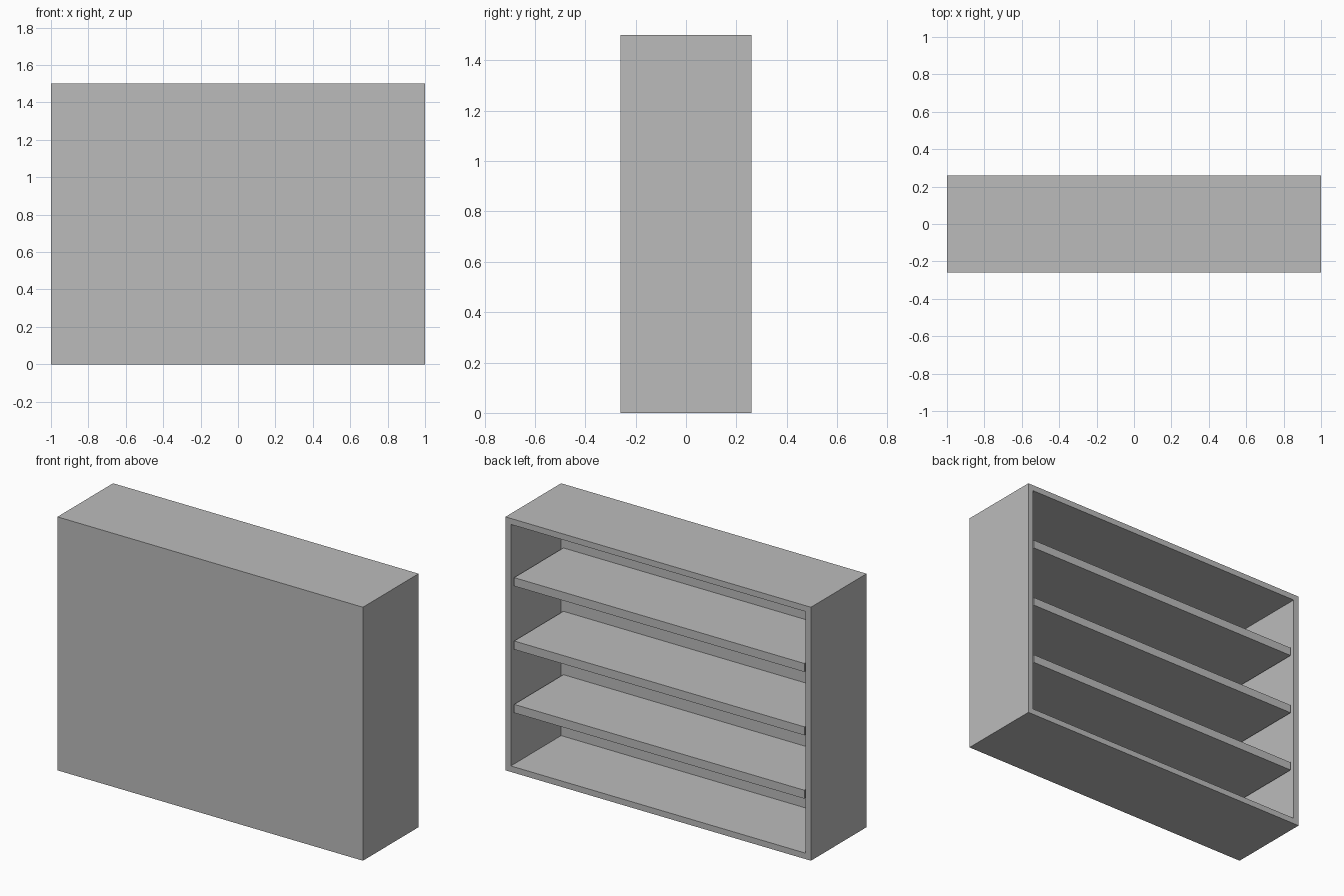
import bpy
import bmesh
from mathutils import Matrix, Vector

WIDTH, DEPTH, HEIGHT = 2.0, 0.52, 1.5
BOARD = 0.05        # thickness of every board
SHELF_SETBACK = 0.01
BAYS = 4

default = bpy.data.objects.get("Cube")
if default:
    bpy.data.objects.remove(default, do_unlink=True)

grey = bpy.data.materials.new("plain grey")
grey.use_nodes = True
colour = (0.5, 0.5, 0.5, 1)
grey.diffuse_color = colour
grey.node_tree.nodes["Principled BSDF"].inputs["Base Color"].default_value = colour


def box(size, centre):
    """Return a bmesh box of the given size and centre."""
    bm = bmesh.new()
    matrix = Matrix.Translation(centre) @ Matrix.Diagonal((*size, 1))
    bmesh.ops.create_cube(bm, size=1, matrix=matrix)
    return bm


def finish(name, bm):
    """Turn the bmesh into a flat-shaded grey object."""
    bmesh.ops.recalc_face_normals(bm, faces=bm.faces)
    mesh = bpy.data.meshes.new(name)
    bm.to_mesh(mesh)
    bm.free()
    mesh.materials.append(grey)
    obj = bpy.data.objects.new(name, mesh)
    bpy.context.collection.objects.link(obj)
    return obj


# Cabinet: a solid box hollowed out from the open +y side
bm = box((WIDTH, DEPTH, HEIGHT), (0, 0, HEIGHT / 2))
bm.normal_update()
opening = max(bm.faces, key=lambda f: f.normal.y)
bmesh.ops.inset_region(bm, faces=[opening], thickness=BOARD)
walls = bmesh.ops.extrude_discrete_faces(bm, faces=[opening])
bmesh.ops.translate(bm, verts=walls["faces"][0].verts,
                    vec=Vector((0, BOARD - DEPTH, 0)))
finish("cabinet", bm)

# Shelves: evenly spaced boards, set back a little from the opening
shelf_depth = DEPTH - BOARD - SHELF_SETBACK
shelf_y = (BOARD - SHELF_SETBACK) / 2
for i in range(1, BAYS):
    size = (WIDTH - 2 * BOARD, shelf_depth, BOARD)
    finish(f"shelf_{i}", box(size, (0, shelf_y, HEIGHT * i / BAYS)))
